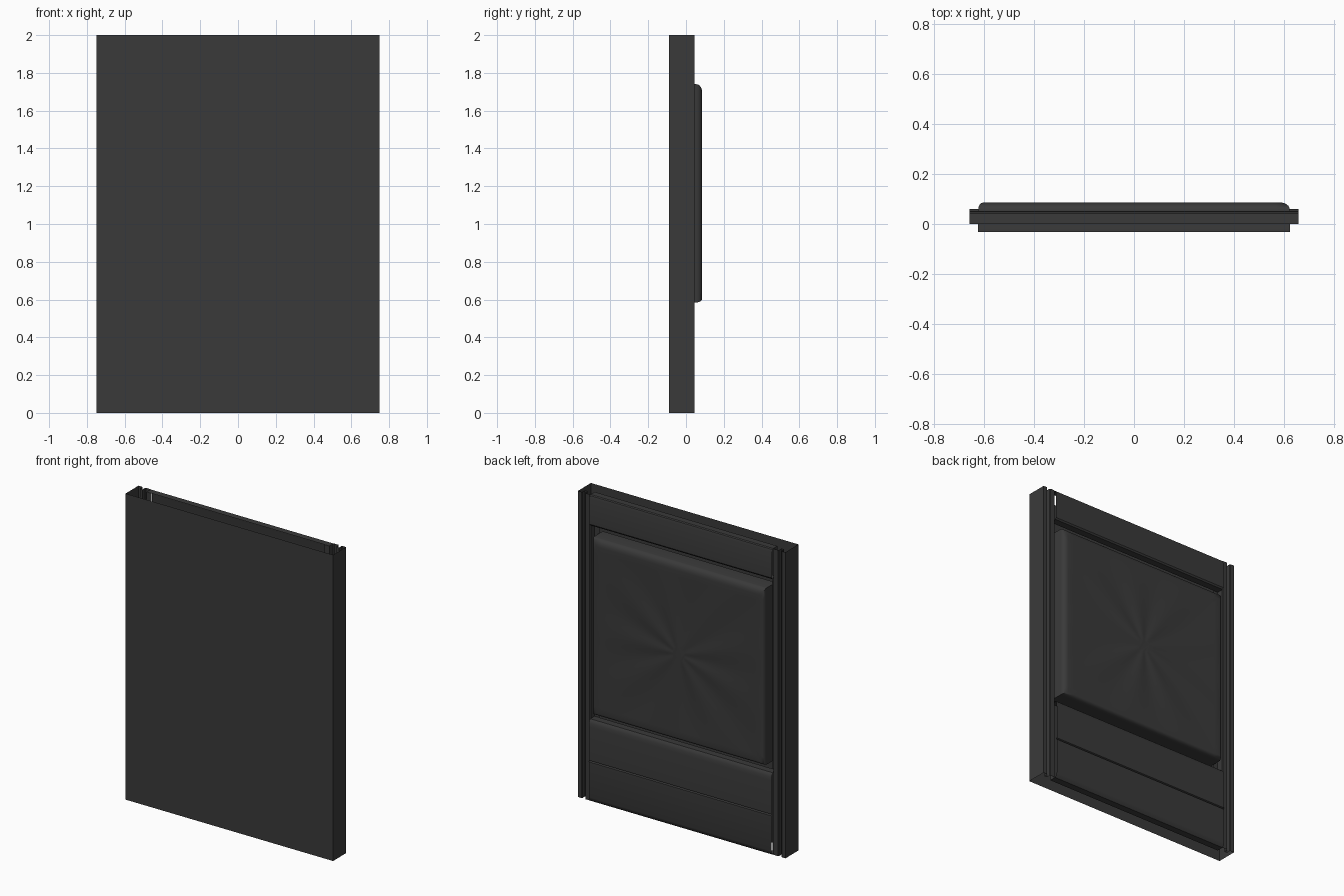
import bpy, bmesh, math

if "Cube" in bpy.data.objects:
    bpy.data.objects.remove(bpy.data.objects["Cube"])

mat = bpy.data.materials.new("dark_grey")
mat.diffuse_color = (0.042, 0.042, 0.042, 1)
mat.use_nodes = True
mat.node_tree.nodes["Principled BSDF"].inputs["Base Color"].default_value = mat.diffuse_color


def finish(name, bm, angle=35):
    me = bpy.data.meshes.new(name)
    bm.to_mesh(me)
    bm.free()
    me.materials.append(mat)
    ob = bpy.data.objects.new(name, me)
    bpy.context.collection.objects.link(ob)
    bpy.ops.object.select_all(action='DESELECT')
    ob.select_set(True)
    bpy.context.view_layer.objects.active = ob
    bpy.ops.object.shade_smooth_by_angle(angle=math.radians(angle))
    return ob


def sweep(name, start, end):
    """Open sheet strip between two matching polylines."""
    bm = bmesh.new()
    a = [bm.verts.new(p) for p in start]
    b = [bm.verts.new(p) for p in end]
    for i in range(len(a) - 1):
        bm.faces.new((a[i], b[i], b[i + 1], a[i + 1]))
    return finish(name, bm, 30)


# Outer shell: front sheet, sides and ridged rear edges, open top and bottom
half = [(0.625, 0), (0.66, 0), (0.66, 0.04), (0.665, 0.045), (0.695, 0.045),
        (0.70, 0.04), (0.70, 0.015), (0.72, 0.015), (0.72, 0.04),
        (0.725, 0.045), (0.75, 0.045), (0.75, -0.09)]
outline = half + [(-x, y) for x, y in reversed(half)]
sweep("outer_shell", [(x, y, 2) for x, y in outline],
      [(x, y, 0) for x, y in outline])


# Horizontal rear panels, profiles in (y, z)
def rear_panel(name, prof):
    sweep(name, [(-0.66, y, z) for y, z in prof],
          [(0.66, y, z) for y, z in prof])


rear_panel("upper_panel", [(0, 2), (0.042, 2), (0.049, 1.995), (0.053, 1.98),
                           (0.053, 1.81), (0.046, 1.80), (0, 1.80)])
rear_panel("lower_panel", [(0, 0.535), (0.045, 0.535), (0.053, 0.527),
                           (0.058, 0.512), (0.061, 0.49), (0.061, 0.27),
                           (0.052, 0.265), (0.061, 0.26), (0.061, 0.03),
                           (0.057, 0.015), (0.045, 0), (0, 0)])


# Padded centre: nested rings with a rounded rim and faint radial wrinkles
def pad(name, x, z0, z1, back, front, rim, n=24, steps=5, inner=14):
    left, right, bottom, top = rim
    depth = 0.03
    rings = [(0, back, 0)]
    for i in range(steps + 1):
        t = math.pi / 2 * i / steps
        rings.append((1 - math.cos(t), front - depth * (1 - math.sin(t)), 0))
    rings += [(1, front, i / inner) for i in range(1, inner)]
    square = []
    for k in range(4):
        for i in range(n):
            u, v = 2 * i / n - 1, -1
            for _ in range(k):
                u, v = -v, u
            square.append((u, v))
    bm = bmesh.new()
    prev = None
    for f, y, s in rings:
        xa, xb = -x + left * f, x - right * f
        za, zb = z0 + bottom * f, z1 - top * f
        ring = []
        for u, v in square:
            ang = math.atan2(v, u)
            w = -0.0025 * (1 - math.cos(9 * ang)) * math.sin(math.pi * s)
            ring.append(bm.verts.new(((xa + xb) / 2 + u * (1 - s) * (xb - xa) / 2,
                                      y + w,
                                      (za + zb) / 2 + v * (1 - s) * (zb - za) / 2)))
        if prev:
            for i in range(len(ring)):
                j = (i + 1) % len(ring)
                bm.faces.new((prev[j], prev[i], ring[i], ring[j]))
        prev = ring
    bm.faces.new(list(reversed(prev)))
    return finish(name, bm, 60)


pad("centre_pad", 0.625, 0.585, 1.74, -0.033, 0.086, (0.02, 0.035, 0.02, 0.045))
